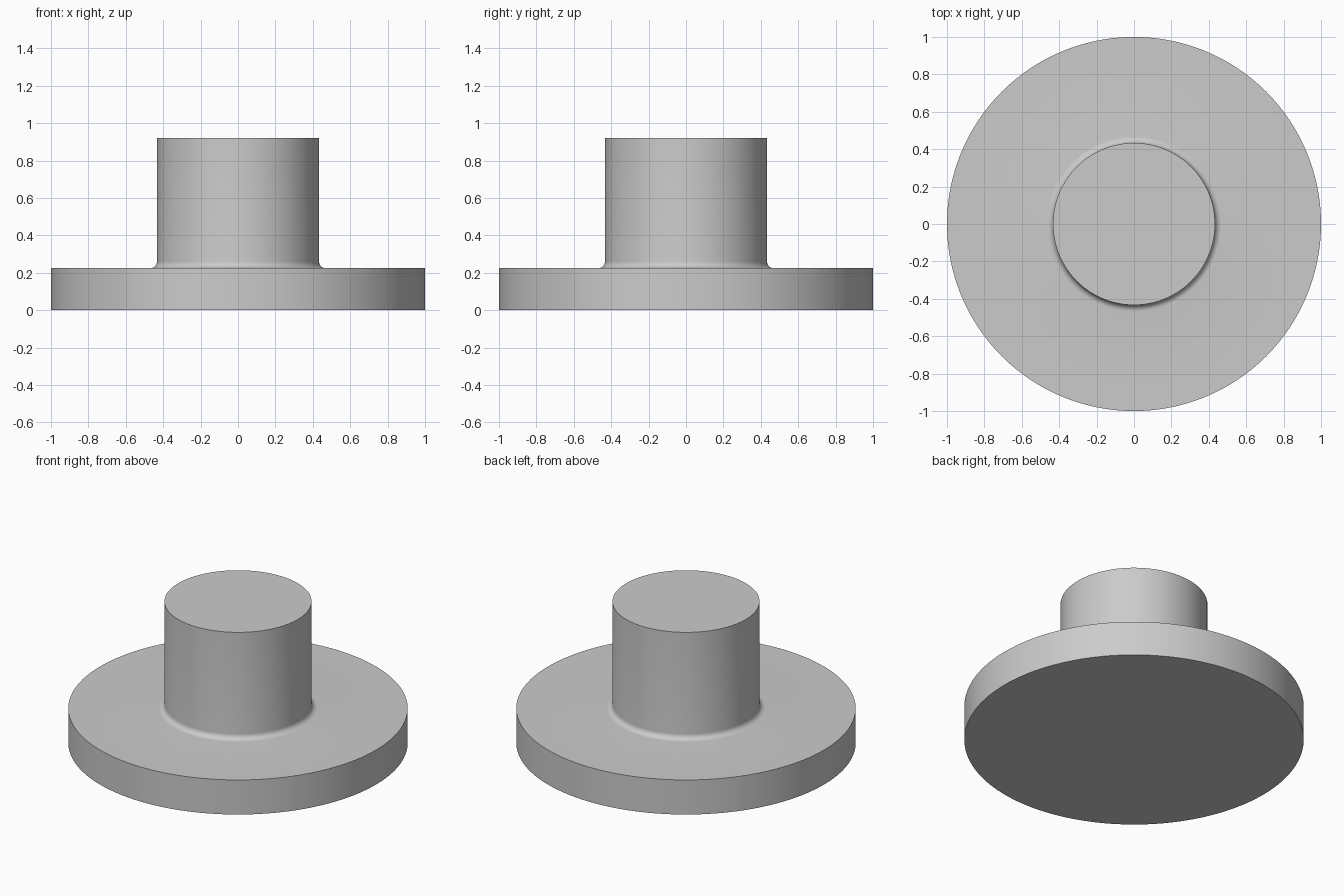
import bpy
import bmesh
from math import cos, sin, pi, radians

cube = bpy.data.objects.get("Cube")
if cube:
    bpy.data.objects.remove(cube, do_unlink=True)

FLANGE_R, FLANGE_H = 1.0, 0.225
BOSS_R, TOP = 0.433, 0.92
FILLET = 0.035
SEGMENTS, FILLET_STEPS = 128, 8

# Plain grey metal
grey = bpy.data.materials.new("grey")
grey.use_nodes = True
colour = (0.6, 0.6, 0.6, 1)
grey.diffuse_color = colour
grey.node_tree.nodes["Principled BSDF"].inputs["Base Color"].default_value = colour

# Half profile: flange, concave fillet, boss
profile = [(FLANGE_R, 0), (FLANGE_R, FLANGE_H)]
for i in range(FILLET_STEPS + 1):
    a = pi / 2 * i / FILLET_STEPS
    profile.append((BOSS_R + FILLET * (1 - sin(a)), FLANGE_H + FILLET * (1 - cos(a))))
profile.append((BOSS_R, TOP))

# Revolve the profile and cap both ends
bm = bmesh.new()
rings = []
for r, z in profile:
    angles = [2 * pi * k / SEGMENTS for k in range(SEGMENTS)]
    rings.append([bm.verts.new((r * cos(t), r * sin(t), z)) for t in angles])
for low, high in zip(rings, rings[1:]):
    for k in range(SEGMENTS):
        n = (k + 1) % SEGMENTS
        bm.faces.new((low[k], low[n], high[n], high[k]))
bm.faces.new(rings[0][::-1])
bm.faces.new(rings[-1])

mesh = bpy.data.meshes.new("flanged_boss")
bm.to_mesh(mesh)
bm.free()
mesh.materials.append(grey)
boss = bpy.data.objects.new("flanged_boss", mesh)
bpy.context.collection.objects.link(boss)

# Smooth round walls, sharp rims
bpy.context.view_layer.objects.active = boss
boss.select_set(True)
bpy.ops.object.shade_smooth_by_angle(angle=radians(30))
